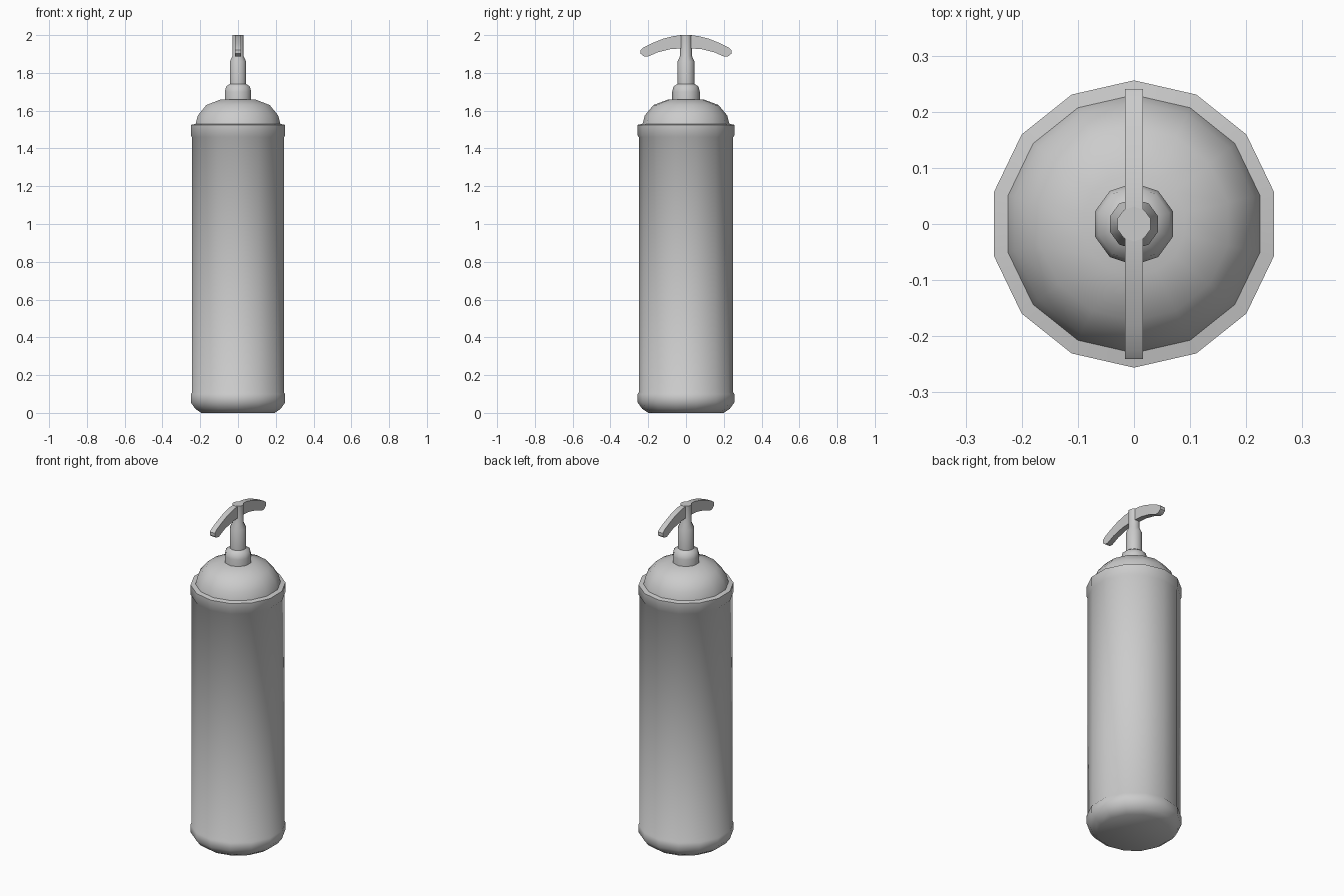
import bpy, bmesh, math

if "Cube" in bpy.data.objects:
    bpy.data.objects.remove(bpy.data.objects["Cube"])


def finish(name, bm, angle):
    bmesh.ops.recalc_face_normals(bm, faces=bm.faces)
    mesh = bpy.data.meshes.new(name)
    bm.to_mesh(mesh)
    bm.free()
    ob = bpy.data.objects.new(name, mesh)
    bpy.context.collection.objects.link(ob)
    bpy.ops.object.select_all(action='DESELECT')
    ob.select_set(True)
    bpy.context.view_layer.objects.active = ob
    bpy.ops.object.shade_smooth_by_angle(angle=math.radians(angle))
    return ob


def lathe(name, profile, sides, angle=50):
    """Turn a (radius, z) profile around z, capped at both ends."""
    bm = bmesh.new()
    rings = []
    for r, z in profile:
        turns = [math.pi / 2 + 2 * math.pi * i / sides for i in range(sides)]
        rings.append([bm.verts.new((r * math.cos(a), r * math.sin(a), z)) for a in turns])
    for low, high in zip(rings, rings[1:]):
        for i in range(sides):
            j = (i + 1) % sides
            bm.faces.new((low[i], low[j], high[j], high[i]))
    bm.faces.new(rings[0])
    bm.faces.new(rings[-1])
    return finish(name, bm, angle)


# Tank with raised bands at base and shoulder, and domed top
lathe("tank", [(0.2, 0), (0.232, 0.022), (0.256, 0.055), (0.256, 0.1),
               (0.25, 0.108), (0.25, 1.46), (0.256, 1.468), (0.256, 1.525),
               (0.23, 1.53), (0.218, 1.575), (0.172, 1.63), (0.092, 1.66)], 14)

# Neck collar, stem and narrow nozzle post
lathe("neck", [(0.073, 1.64), (0.073, 1.7), (0.066, 1.728), (0.045, 1.742),
               (0.045, 1.86), (0.031, 1.89), (0.031, 2.0)], 10)

# Curved handle bar: half outline mirrored in y, extruded in x
half = [(0, 2.0), (0.06, 1.996), (0.12, 1.981), (0.18, 1.957), (0.225, 1.935),
        (0.241, 1.921), (0.241, 1.902), (0.223, 1.888), (0.202, 1.886),
        (0.15, 1.909), (0.08, 1.926), (0, 1.931)]
outline = half + [(-y, z) for y, z in reversed(half[1:-1])]
bm = bmesh.new()
side = bm.faces.new([bm.verts.new((-0.016, y, z)) for y, z in outline])
ext = bmesh.ops.extrude_face_region(bm, geom=[side])
bmesh.ops.translate(bm, vec=(0.032, 0, 0),
                    verts=[v for v in ext["geom"] if isinstance(v, bmesh.types.BMVert)])
finish("handle", bm, 40)
